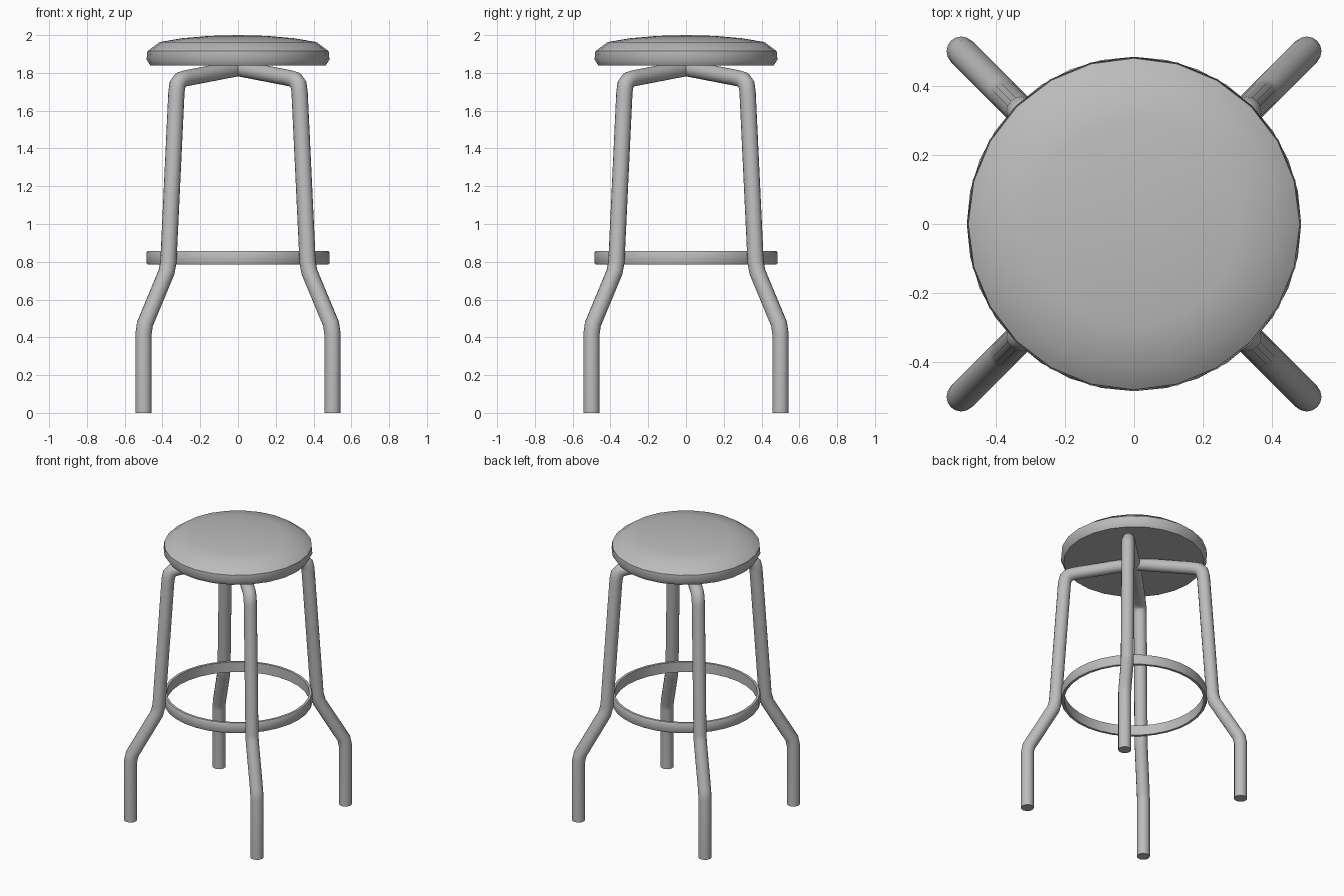
import bpy, bmesh, math
from mathutils import Vector, Matrix

if "Cube" in bpy.data.objects:
    bpy.data.objects.remove(bpy.data.objects["Cube"], do_unlink=True)

grey = bpy.data.materials.new("plain grey")
grey.use_nodes = True
colour = (0.5, 0.5, 0.5, 1)
grey.diffuse_color = colour
grey.node_tree.nodes["Principled BSDF"].inputs["Base Color"].default_value = colour


def finish(bm, name, angle):
    bmesh.ops.recalc_face_normals(bm, faces=bm.faces)
    mesh = bpy.data.meshes.new(name)
    bm.to_mesh(mesh)
    bm.free()
    mesh.materials.append(grey)
    obj = bpy.data.objects.new(name, mesh)
    bpy.context.collection.objects.link(obj)
    bpy.ops.object.select_all(action="DESELECT")
    obj.select_set(True)
    bpy.context.view_layer.objects.active = obj
    bpy.ops.object.shade_smooth_by_angle(angle=math.radians(angle))
    return obj


def lathe(name, profile, sides, closed, angle):
    """Turn a (radius, height) profile around the z axis."""
    bm = bmesh.new()
    verts = [bm.verts.new((r, 0, z)) for r, z in profile]
    pairs = list(zip(verts, verts[1:] + verts[:1]))
    edges = [bm.edges.new(p) for p in (pairs if closed else pairs[:-1])]
    bmesh.ops.spin(bm, geom=verts + edges, axis=(0, 0, 1), cent=(0, 0, 0),
                   angle=math.tau, steps=sides, use_merge=True)
    bmesh.ops.remove_doubles(bm, verts=bm.verts, dist=0.0005)
    return finish(bm, name, angle)


def tube(name, path, radius, sides, turn):
    """Sweep a mitred round tube along a path in the xz plane."""
    bm = bmesh.new()
    points = [Vector((d, 0, z)) for d, z in path]
    rings = []
    for i, p in enumerate(points):
        before = (p - points[max(i - 1, 0)]).normalized()
        after = (points[min(i + 1, len(points) - 1)] - p).normalized()
        tangent = (before + after).normalized()
        mitre = 1 / tangent.dot(after if after.length else before)
        across = Vector((0, 1, 0)).cross(tangent) * radius * mitre
        side = Vector((0, radius, 0))
        steps = [math.tau * k / sides for k in range(sides)]
        rings.append([bm.verts.new(p + across * math.cos(a) + side * math.sin(a))
                      for a in steps])
    for a, b in zip(rings, rings[1:]):
        for k in range(sides):
            n = (k + 1) % sides
            bm.faces.new((a[k], a[n], b[n], b[k]))
    bm.faces.new(rings[0])
    bm.faces.new(rings[-1])
    bm.transform(Matrix.Rotation(turn, 4, "Z"))
    return finish(bm, name, 40)


# Padded seat with a flat underside
lathe("seat", [(0, 1.84), (0.465, 1.84), (0.484, 1.87), (0.48, 1.915),
               (0.415, 1.963), (0.3, 1.983), (0.15, 1.996), (0, 2.0)], 24, False, 45)

# Foot ring: a flat band with softened edges
lathe("foot_ring", [(0.462, 0.785), (0.479, 0.785), (0.484, 0.793), (0.484, 0.849),
                    (0.479, 0.857), (0.462, 0.857)], 32, True, 40)

# Two crossed leg frames, each running foot to foot under the seat
half = [(0.707, 0), (0.707, 0.42), (0.697, 0.47), (0.535, 0.745), (0.521, 0.8),
        (0.461, 1.7), (0.452, 1.74), (0.43, 1.762), (0.395, 1.771)]
frame_path = half + [(0, 1.825)] + [(-d, z) for d, z in reversed(half)]
for label, turn in (("right_front_to_left_back", 45), ("left_front_to_right_back", -45)):
    tube("leg_frame_" + label, frame_path, 0.043, 16, math.radians(turn))
